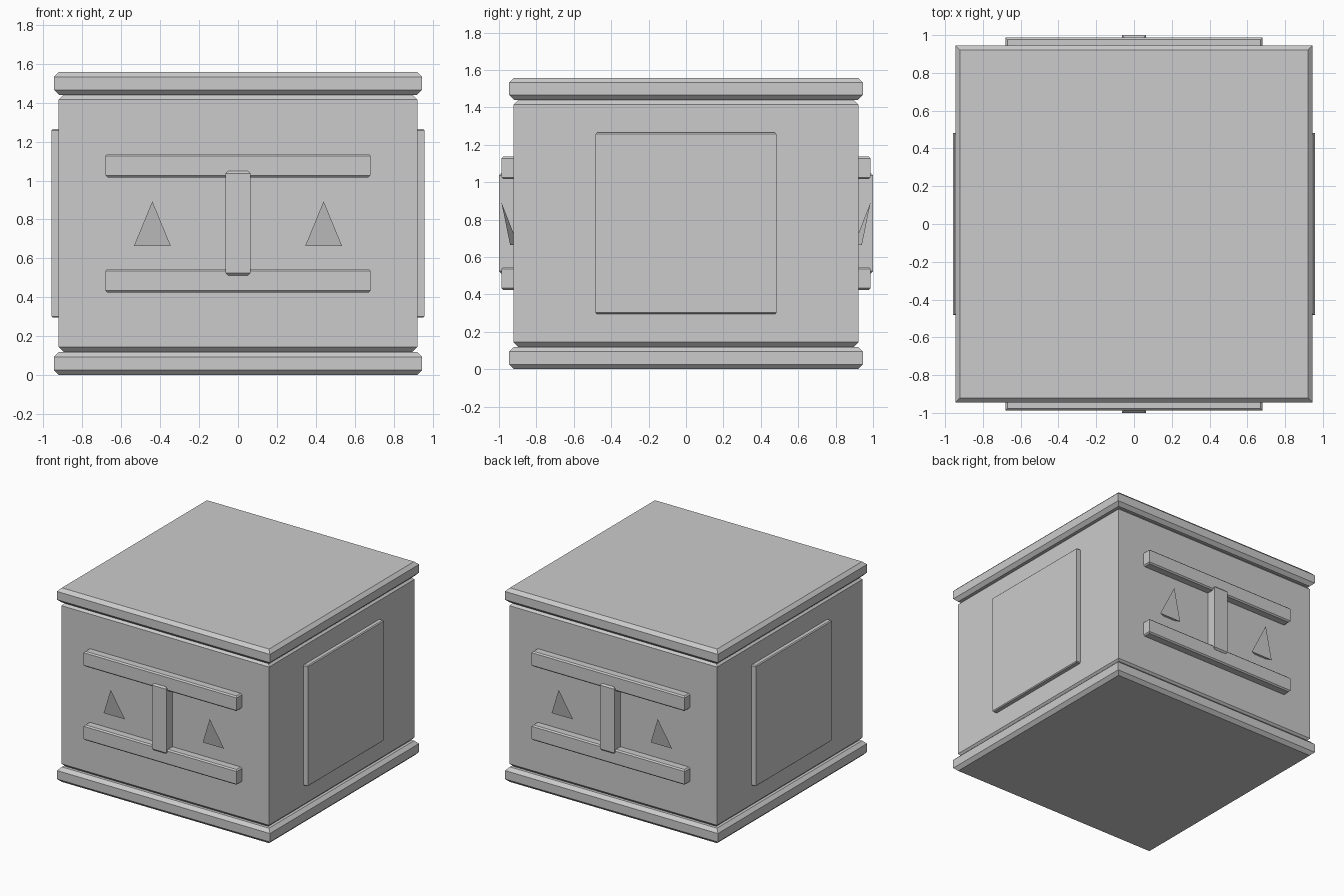
import bpy, bmesh

if "Cube" in bpy.data.objects:
    bpy.data.objects.remove(bpy.data.objects["Cube"])


def mesh_object(name, bm):
    bmesh.ops.recalc_face_normals(bm, faces=bm.faces)
    me = bpy.data.meshes.new(name)
    bm.to_mesh(me)
    bm.free()
    ob = bpy.data.objects.new(name, me)
    bpy.context.collection.objects.link(ob)
    return ob


def block(name, x, y, z, c):
    """Box over the given ranges, chamfered round its top and bottom rims."""
    bm = bmesh.new()
    rings = []
    for h, i in ((z[0], c), (z[0] + c, 0), (z[1] - c, 0), (z[1], c)):
        a, b, d, e = x[0] + i, x[1] - i, y[0] + i, y[1] - i
        rings.append([bm.verts.new((px, py, h))
                      for px, py in ((a, d), (b, d), (b, e), (a, e))])
    for lo, hi in zip(rings, rings[1:]):
        for k in range(4):
            n = (k + 1) % 4
            bm.faces.new((lo[k], lo[n], hi[n], hi[k]))
    bm.faces.new(rings[0][::-1])
    bm.faces.new(rings[-1])
    return mesh_object(name, bm)


def spike(name, cx, s):
    """Three-sided spike leaning out of the front or back wall."""
    bm = bmesh.new()
    v = [bm.verts.new((cx + dx, s * y, z)) for dx, y, z in
         ((0, 0.987, 0.893), (-0.095, 0.94, 0.663),
          (0.095, 0.94, 0.663), (0, 0.897, 0.663))]
    for f in ((0, 1, 2), (0, 2, 3), (0, 3, 1), (1, 3, 2)):
        bm.faces.new([v[i] for i in f])
    return mesh_object(name, bm)


def span(s, inner, outer):
    return sorted((s * inner, s * outer))


# Main body with base and lid slabs
block("body", (-0.922, 0.922), (-0.922, 0.922), (0.12, 1.44), 0.025)
block("base_slab", (-0.946, 0.946), (-0.946, 0.946), (0, 0.12), 0.026)
block("lid_slab", (-0.946, 0.946), (-0.946, 0.946), (1.44, 1.558), 0.026)

# Relief on the front and back walls
for s, side in ((-1, "front"), (1, "back")):
    bar_y = span(s, 0.88, 0.987)
    block(side + "_upper_bar", (-0.68, 0.68), bar_y, (1.016, 1.137), 0.01)
    block(side + "_lower_bar", (-0.68, 0.68), bar_y, (0.424, 0.546), 0.01)
    block(side + "_centre_bar", (-0.063, 0.063), span(s, 0.88, 1.0), (0.513, 1.049), 0.012)
    for cx, part in ((-0.44, "left"), (0.44, "right")):
        spike(f"{side}_{part}_spike", cx, s)

# Raised panels on the left and right walls
for s, side in ((-1, "left"), (1, "right")):
    block(side + "_panel", span(s, 0.89, 0.958), (-0.483, 0.483), (0.295, 1.265), 0.007)
